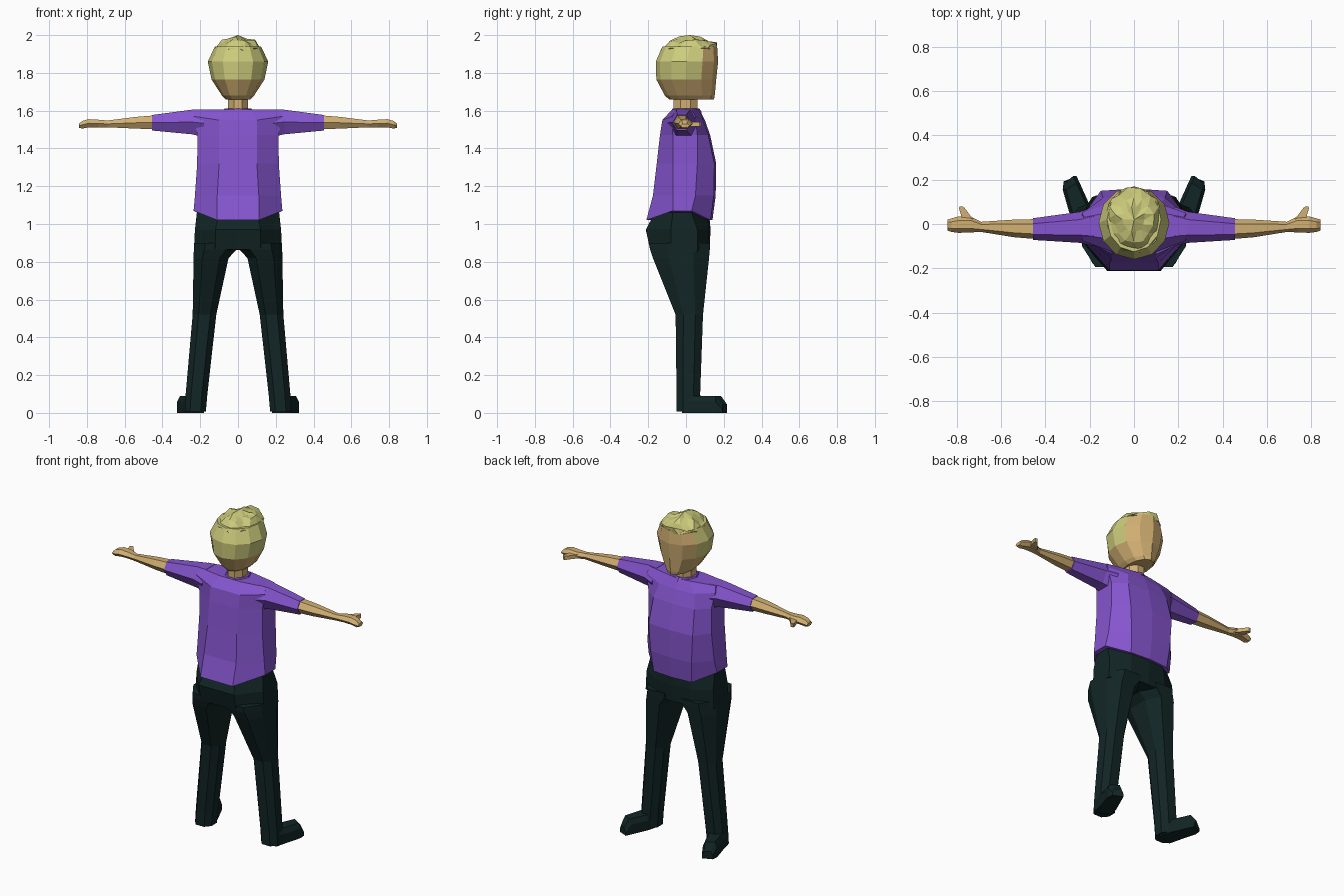
import bpy, bmesh, math, random

if "Cube" in bpy.data.objects:
    bpy.data.objects.remove(bpy.data.objects["Cube"])

random.seed(4)


def material(name, rgb):
    m = bpy.data.materials.new(name)
    m.diffuse_color = (*rgb, 1)
    m.use_nodes = True
    m.node_tree.nodes["Principled BSDF"].inputs["Base Color"].default_value = m.diffuse_color
    return m


PURPLE = material("purple cloth", (0.235, 0.09, 0.62))
DARK = material("dark green cloth", (0.006, 0.018, 0.018))
SKIN = material("skin", (0.64, 0.43, 0.17))
HAIR = material("blond hair", (0.61, 0.60, 0.20))


def finish(name, bm, mats, rule=None):
    bmesh.ops.recalc_face_normals(bm, faces=bm.faces)
    if rule:
        for f in bm.faces:
            f.material_index = rule(f)
    me = bpy.data.meshes.new(name)
    bm.to_mesh(me)
    bm.free()
    for m in mats:
        me.materials.append(m)
    ob = bpy.data.objects.new(name, me)
    bpy.context.collection.objects.link(ob)
    return ob


def loft(name, rings, mats, rule=None, side=1):
    """Skin a stack of equal-length point rings and cap both ends."""
    bm = bmesh.new()
    rows = [[bm.verts.new((side * x, y, z)) for x, y, z in r] for r in rings]
    n = len(rows[0])
    for a, b in zip(rows, rows[1:]):
        for i in range(n):
            j = (i + 1) % n
            bm.faces.new((a[i], a[j], b[j], b[i]))
    bm.faces.new(rows[0])
    bm.faces.new(rows[-1])
    return finish(name, bm, mats, rule)


def body_ring(z, lift, w, back, front, xb, xf, y0, y1):
    """Ten-sided trunk section whose sides can sit higher than its middle."""
    half = [(xb, back, z), (w, y0, z + lift), (w, y1, z + lift), (xf, front - 0.01, z)]
    left = [(-x, y, h) for x, y, h in reversed(half)]
    return [(0, back, z)] + half + [(0, front, z)] + left


def arm_ring(x, y0, y1, z0, z1):
    d, zm = (y1 - y0) * 0.25, (z0 + z1) / 2
    return [(x, y0, zm), (x, y0 + d, z1), (x, y1 - d, z1),
            (x, y1, zm), (x, y1 - d, z0), (x, y0 + d, z0)]


def leg_ring(z, x0, x1, y0, y1):
    dx, dy = (x1 - x0) * 0.25, (y1 - y0) * 0.28
    return [(x0 + dx, y0, z), (x1 - dx, y0, z), (x1, y0 + dy, z), (x1, y1 - dy, z),
            (x1 - dx, y1, z), (x0 + dx, y1, z), (x0, y1 - dy, z), (x0, y0 + dy, z)]


# Shirt trunk
loft("shirt", [
    body_ring(1.02, 0.05, 0.235, -0.21, 0.14, 0.11, 0.13, -0.07, 0.03),
    body_ring(1.15, 0.0, 0.228, -0.175, 0.157, 0.11, 0.14, -0.07, 0.05),
    body_ring(1.32, 0.0, 0.216, -0.155, 0.16, 0.10, 0.15, -0.07, 0.06),
    body_ring(1.47, 0.0, 0.215, -0.138, 0.128, 0.10, 0.14, -0.07, 0.06),
    body_ring(1.55, 0.02, 0.235, -0.125, 0.10, 0.10, 0.12, -0.075, 0.05),
    body_ring(1.605, 0.0, 0.225, -0.075, 0.072, 0.07, 0.07, -0.05, 0.03),
], [PURPLE])

# Collar band
loft("collar", [[(r * math.sin(a), r * math.cos(a), z)
                 for a in [math.tau * i / 8 for i in range(8)]]
                for r, z in ((0.085, 1.59), (0.07, 1.612))], [PURPLE])

# Trouser seat
loft("trouser_seat", [
    body_ring(0.865, -0.01, 0.234, -0.19, 0.125, 0.12, 0.12, -0.08, 0.06),
    body_ring(0.97, 0.0, 0.228, -0.213, 0.13, 0.12, 0.12, -0.08, 0.06),
    body_ring(1.06, 0.0, 0.218, -0.165, 0.122, 0.10, 0.11, -0.07, 0.03),
], [DARK])

for side, tag in ((1, "right"), (-1, "left")):
    # Sleeve
    loft("sleeve_" + tag, [
        arm_ring(0.18, -0.10, 0.08, 1.46, 1.607),
        arm_ring(0.245, -0.085, 0.055, 1.475, 1.605),
        arm_ring(0.456, -0.072, 0.026, 1.495, 1.577),
    ], [PURPLE], side=side)
    # Forearm and hand
    loft("arm_" + tag, [
        arm_ring(0.44, -0.068, 0.022, 1.502, 1.575),
        arm_ring(0.54, -0.06, 0.02, 1.505, 1.567),
        arm_ring(0.69, -0.036, 0.01, 1.512, 1.548),
        arm_ring(0.74, -0.038, 0.035, 1.512, 1.552),
        arm_ring(0.79, -0.04, 0.035, 1.512, 1.555),
        arm_ring(0.825, -0.036, 0.025, 1.505, 1.545),
        arm_ring(0.842, -0.03, 0.02, 1.51, 1.53),
    ], [SKIN], side=side)
    # Thumb
    loft("thumb_" + tag, [
        [(x + d, y, z) for d, z in ((0, 1.517), (w, 1.517), (w, 1.54), (0, 1.54))]
        for x, y, w in ((0.71, 0.005, 0.06), (0.745, 0.045, 0.038),
                        (0.765, 0.072, 0.026), (0.775, 0.08, 0.012))
    ], [SKIN], side=side)
    # Trouser leg
    loft("leg_" + tag, [
        leg_ring(0.90, 0.0, 0.232, -0.195, 0.128),
        leg_ring(0.865, 0.006, 0.234, -0.19, 0.126),
        leg_ring(0.82, 0.05, 0.235, -0.175, 0.122),
        leg_ring(0.52, 0.115, 0.24, -0.055, 0.09),
        leg_ring(0.10, 0.162, 0.277, -0.05, 0.075),
        leg_ring(0.008, 0.17, 0.282, -0.05, 0.07),
    ], [DARK], side=side)
    # Shoe, turned outward
    loft("shoe_" + tag, [
        [(xa, ya, 0.0), (xb, yb, 0.0), (xb, yb, h), (xb - 0.015, yb, t),
         (xa + 0.015, ya, t), (xa, ya, h)]
        for xa, ya, xb, yb, h, t in (
            (0.18, 0.01, 0.275, -0.02, 0.07, 0.10),
            (0.20, 0.085, 0.292, 0.05, 0.06, 0.09),
            (0.245, 0.185, 0.322, 0.155, 0.06, 0.09),
            (0.26, 0.217, 0.318, 0.192, 0.02, 0.045))
    ], [DARK], side=side)

# Neck
loft("neck", [[(0.056 * math.sin(a), -0.003 + 0.068 * math.cos(a), z)
               for a in [math.tau * (i + 0.5) / 8 for i in range(8)]]
              for z in (1.58, 1.70)], [SKIN])


# Head: face and jaw are skin, the rest is hair
def head_rule(f):
    c = f.calc_center_median()
    if c.z < 1.765:
        return 0
    if c.z < 1.86:
        return 0 if c.y > 0.075 else 1
    return 0 if c.y > 0.11 and c.z < 1.935 else 1


def head_ring(z, w, back, front):
    mid, r = (back + front) / 2, (front - back) / 2
    return [(w * math.sin(a), mid + r * math.cos(a), z)
            for a in [math.tau * i / 12 for i in range(12)]]


loft("head", [
    head_ring(1.66, 0.065, -0.09, 0.148),
    head_ring(1.68, 0.085, -0.112, 0.152),
    head_ring(1.765, 0.14, -0.157, 0.16),
    head_ring(1.86, 0.16, -0.16, 0.17),
    head_ring(1.94, 0.122, -0.125, 0.165),
], [SKIN, HAIR], head_rule)

# Ruffled hair on the crown
bm = bmesh.new()
rows = []
N = 14
for k, r in enumerate((1.0, 1.0, 0.72, 0.4)):
    row = []
    for i in range(N):
        a = math.tau * (i + 0.5 * (k % 2)) / N
        q = r * random.uniform(0.93, 1.05)
        x, y = 0.124 * q * math.sin(a), 0.02 + 0.146 * q * math.cos(a)
        drop = (0.062 - 0.2 * max(y, 0)) * r ** 2.5
        z = 1.99 - drop + random.uniform(-0.014, 0.01)
        if k == 0:
            z = 1.925 + random.uniform(-0.012, 0.012)
        row.append(bm.verts.new((x, y, z)))
    rows.append(row)
for k, (lo, hi) in enumerate(zip(rows, rows[1:])):
    for i in range(N):
        j = (i + 1) % N
        if k % 2 == 0:
            bm.faces.new((lo[i], lo[j], hi[i]))
            bm.faces.new((lo[j], hi[j], hi[i]))
        else:
            bm.faces.new((lo[i], lo[j], hi[j]))
            bm.faces.new((lo[i], hi[j], hi[i]))
top = bm.verts.new((0, 0.02, 2.0))
for i in range(N):
    bm.faces.new((rows[-1][i], rows[-1][(i + 1) % N], top))
bm.faces.new(rows[0])
finish("hair_crown", bm, [HAIR])
